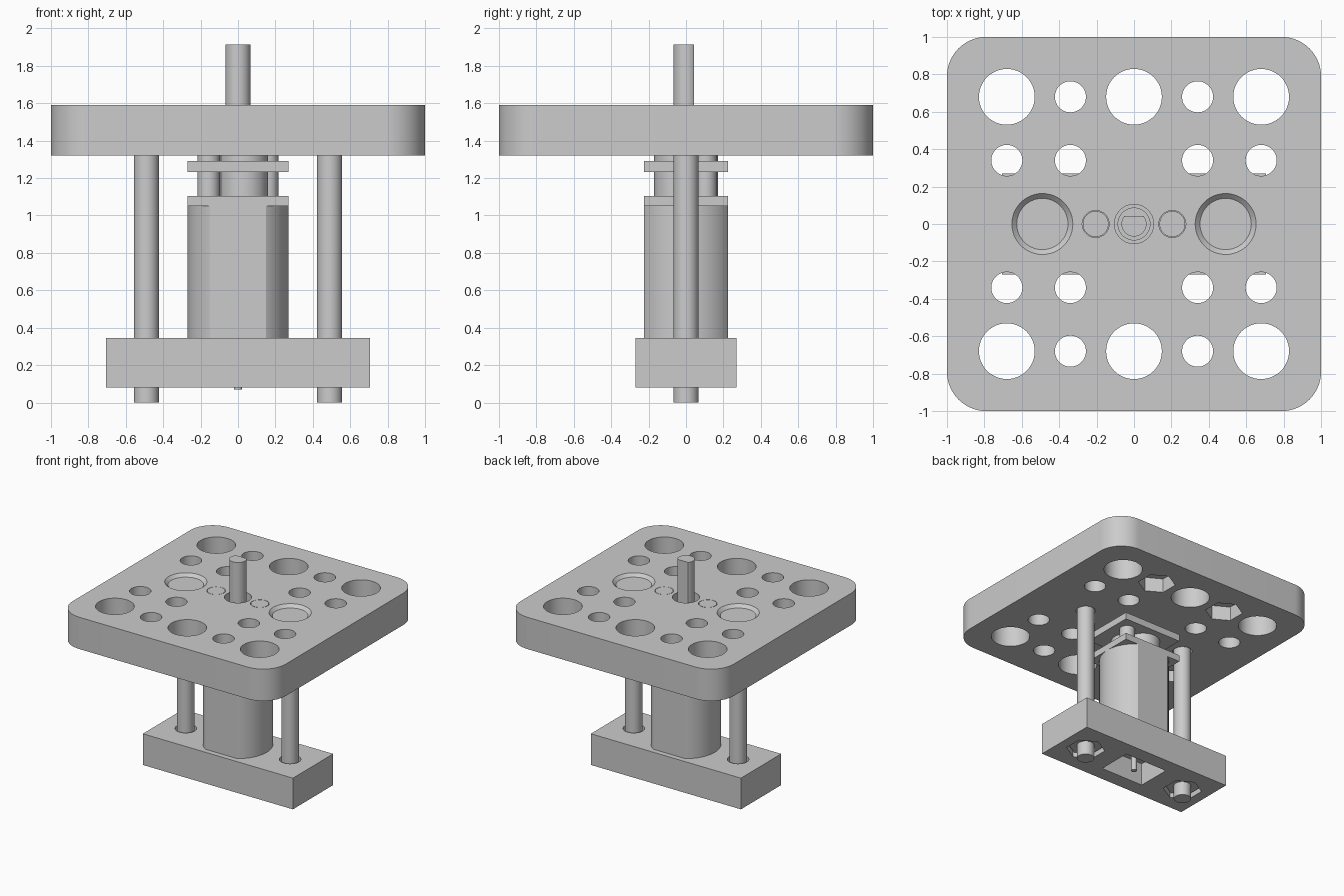
import bpy, bmesh, math
from mathutils import Matrix, Vector

old = bpy.data.objects.get("Cube")
if old:
    bpy.data.objects.remove(old)

grey = bpy.data.materials.new("light_grey")
grey.use_nodes = True
grey.diffuse_color = (0.6, 0.6, 0.6, 1)
grey.node_tree.nodes["Principled BSDF"].inputs["Base Color"].default_value = (0.6, 0.6, 0.6, 1)


def finish(bm, name):
    bmesh.ops.recalc_face_normals(bm, faces=bm.faces)
    mesh = bpy.data.meshes.new(name)
    bm.to_mesh(mesh)
    bm.free()
    mesh.materials.append(grey)
    obj = bpy.data.objects.new(name, mesh)
    bpy.context.collection.objects.link(obj)
    return obj


def add_cyl(bm, x, y, z0, z1, r, r_top=None, sides=48):
    place = Matrix.Translation((x, y, (z0 + z1) / 2))
    bmesh.ops.create_cone(bm, cap_ends=True, segments=sides, radius1=r,
                          radius2=r if r_top is None else r_top,
                          depth=z1 - z0, matrix=place)


def add_box(bm, w, d, z0, z1):
    place = Matrix.Translation((0, 0, (z0 + z1) / 2)) @ Matrix.Diagonal((w, d, z1 - z0, 1))
    bmesh.ops.create_cube(bm, size=1, matrix=place)


def cyl(name, *args, **kw):
    bm = bmesh.new()
    add_cyl(bm, *args, **kw)
    return finish(bm, name)


def box(name, *args):
    bm = bmesh.new()
    add_box(bm, *args)
    return finish(bm, name)


def flat_cut(bm, y, side):
    # Slice a solid along a plane facing +y or -y and cap it
    cut = bmesh.ops.bisect_plane(bm, geom=bm.verts[:] + bm.edges[:] + bm.faces[:],
                                 plane_co=(0, y, 0), plane_no=(0, side, 0), clear_outer=True)
    edges = [e for e in cut["geom_cut"] if isinstance(e, bmesh.types.BMEdge)]
    bmesh.ops.contextual_create(bm, geom=edges)


def carve(target, bm):
    cutter = finish(bm, "cutter")
    cutter.hide_render = True
    mod = target.modifiers.new("carve", "BOOLEAN")
    mod.operation = "DIFFERENCE"
    mod.solver = "EXACT"
    mod.object = cutter
    bpy.context.view_layer.objects.active = target
    bpy.ops.object.modifier_apply(modifier=mod.name)
    bpy.data.objects.remove(cutter)


SIDES = (("left", 1), ("right", -1))
ROD_X, TOP, UNDER = 0.49, 1.59, 1.32

# Top plate with rounded corners
bm = bmesh.new()
add_box(bm, 2, 2, UNDER, TOP)
upright = [e for e in bm.edges if abs(e.verts[0].co.z - e.verts[1].co.z) > 0.1]
bmesh.ops.bevel(bm, geom=upright, offset=0.21, segments=14, affect="EDGES", profile=0.5)
plate = finish(bm, "top_plate")

# Through holes of the plate
bm = bmesh.new()
for sy in (1, -1):
    add_cyl(bm, 0, sy * 0.68, 1.2, 1.7, 0.149)
    for sx in (1, -1):
        add_cyl(bm, sx * 0.68, sy * 0.68, 1.2, 1.7, 0.149)
        for x, y in ((0.34, 0.68), (0.34, 0.34), (0.68, 0.34)):
            add_cyl(bm, sx * x, sy * y, 1.2, 1.7, 0.083)
for sx in (1, -1):
    add_cyl(bm, sx * ROD_X, 0, 1.2, 1.53, 0.075)
    add_cyl(bm, sx * 0.205, 0, 1.45, 1.7, 0.072)
add_cyl(bm, 0, 0, 1.2, 1.7, 0.105)
carve(plate, bm)

# Countersinks on top, nut pockets underneath at the back
bm = bmesh.new()
for sx in (1, -1):
    add_cyl(bm, sx * ROD_X, 0, 1.494, 1.6, 0.067, 0.173)
    add_cyl(bm, sx * 0.34, 0.68, 1.2, 1.44, 0.145, sides=6)
carve(plate, bm)

# Base block with rod holes, then the nut pockets and shaft recess below
block = box("base_block", 1.41, 0.54, 0.08, 0.345)
bm = bmesh.new()
for sx in (1, -1):
    add_cyl(bm, sx * ROD_X, 0, 0, 0.5, 0.083)
add_box(bm, 0.4, 0.29, 0, 0.27)
carve(block, bm)
bm = bmesh.new()
for sx in (1, -1):
    add_cyl(bm, sx * ROD_X, 0, 0, 0.2, 0.15, sides=6)
carve(block, bm)

smooth = [plate, block]

# Long countersunk rods, their nuts, and the small plate screws
for label, sx in SIDES:
    smooth += [
        cyl(label + "_rod", sx * ROD_X, 0, 0, 1.53, 0.067),
        cyl(label + "_rod_head", sx * ROD_X, 0, 1.494, 1.565, 0.065, 0.137),
        cyl(label + "_nut", sx * ROD_X, 0, 0.115, 0.2, 0.14, sides=6),
        cyl(label + "_plate_screw", sx * 0.205, 0, 1.45, TOP, 0.069),
    ]

# Motor can with flat front and back
bm = bmesh.new()
add_cyl(bm, 0, 0, 0.27, 1.05, 0.27, sides=96)
for side in (1, -1):
    flat_cut(bm, side * 0.225, side)
smooth.append(finish(bm, "motor_can"))
smooth.append(cyl("motor_rear_shaft", 0, 0, 0.07, 0.3, 0.022, sides=24))

# Gearbox plates, gears and spacers
box("gearbox_lower_plate", 0.54, 0.45, 1.05, 1.105)
box("gearbox_upper_plate", 0.54, 0.45, 1.232, 1.29)
for label, s in SIDES:
    smooth.append(cyl(label + "_gear", s * 0.03 if s > 0 else -0.06, s * -0.04, 1.1, UNDER, 0.13))
    smooth.append(cyl(label + "_spacer", s * 0.157, s * 0.105, 1.1, UNDER, 0.06))

# Output boss and D-shaped shaft
smooth.append(cyl("output_boss", 0, 0, 1.28, 1.42, 0.088))
bm = bmesh.new()
add_cyl(bm, 0, 0, 1.28, 1.915, 0.067)
flat_cut(bm, 0.044, 1)
smooth.append(finish(bm, "output_shaft"))

# Smooth the round walls and keep the edges crisp
bpy.ops.object.select_all(action="DESELECT")
for obj in smooth:
    obj.select_set(True)
bpy.context.view_layer.objects.active = plate
bpy.ops.object.shade_smooth_by_angle(angle=math.radians(30))
